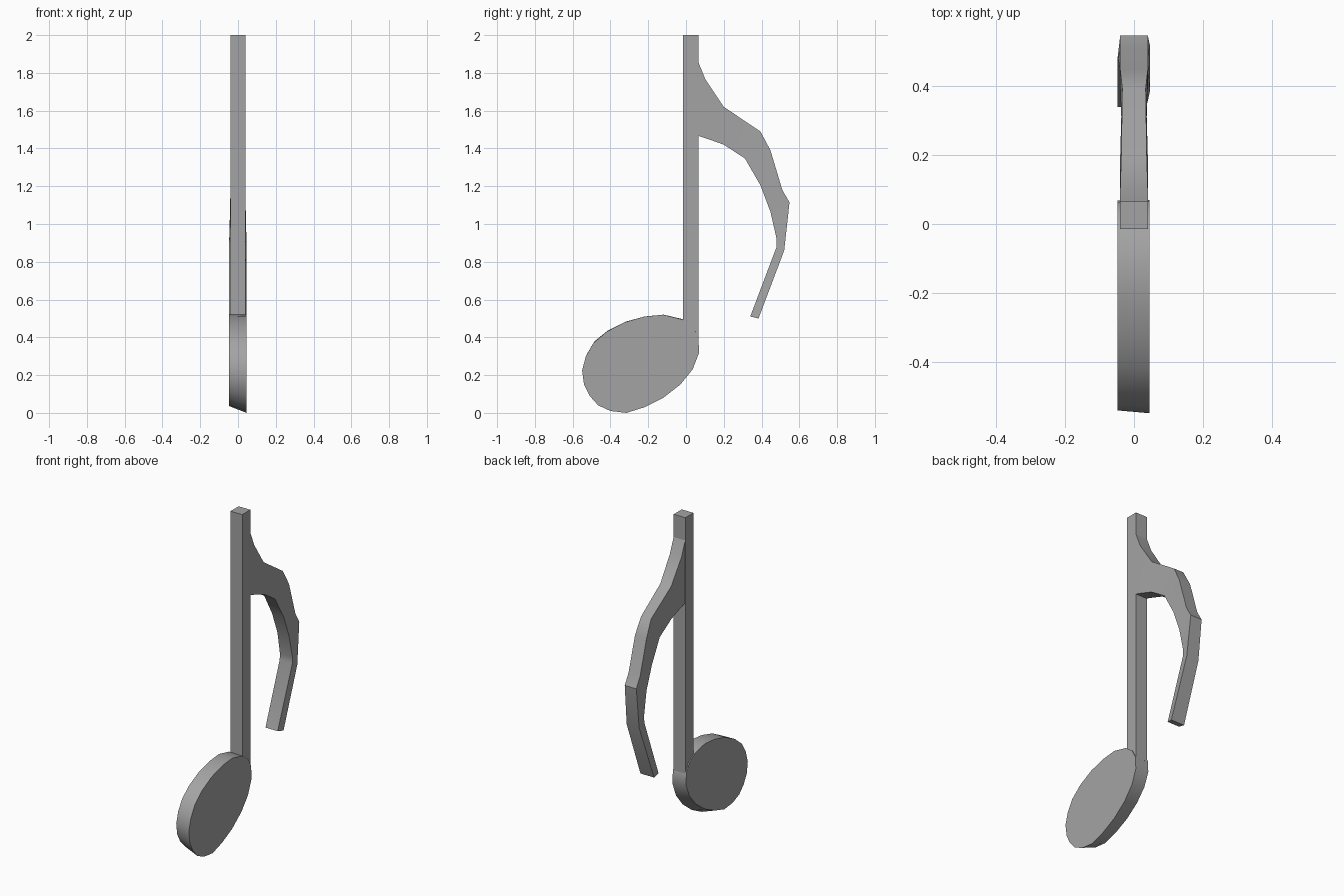
import bpy
import bmesh
from math import radians

cube = bpy.data.objects.get("Cube")
if cube:
    bpy.data.objects.remove(cube, do_unlink=True)

grey = bpy.data.materials.new("mid grey")
grey.use_nodes = True
colour = (0.37, 0.37, 0.37, 1)
grey.diffuse_color = colour
grey.node_tree.nodes["Principled BSDF"].inputs["Base Color"].default_value = colour


def loft(name, rings, closed_ends=True):
    """Skin a list of equal-length rings of points and cap both ends."""
    bm = bmesh.new()
    loops = [[bm.verts.new(p) for p in ring] for ring in rings]
    count = len(loops[0])
    for a, b in zip(loops, loops[1:]):
        for i in range(count):
            j = (i + 1) % count
            bm.faces.new((a[i], a[j], b[j], b[i]))
    bm.faces.new(loops[0])
    bm.faces.new(loops[-1])
    bmesh.ops.recalc_face_normals(bm, faces=bm.faces)
    mesh = bpy.data.meshes.new(name)
    bm.to_mesh(mesh)
    bm.free()
    mesh.materials.append(grey)
    obj = bpy.data.objects.new(name, mesh)
    bpy.context.collection.objects.link(obj)
    bpy.ops.object.select_all(action='DESELECT')
    obj.select_set(True)
    bpy.context.view_layer.objects.active = obj
    bpy.ops.object.shade_smooth_by_angle(angle=radians(30))
    return obj


# Note head: tilted oval disc, slightly smaller on its right face
oval = [(-.02, .495), (-.12, .52), (-.22, .51), (-.325, .48), (-.42, .43),
        (-.49, .37), (-.53, .30), (-.55, .225), (-.54, .15), (-.51, .09),
        (-.465, .04), (-.40, .01), (-.315, 0), (-.22, .03), (-.12, .08),
        (-.03, .15), (.035, .23), (.07, .32), (.065, .40), (.035, .455)]
head_top = .52
loft("note_head", [
    [(.045, y, z) for y, z in oval],
    [(-.048, y * .985, head_top + (z - head_top) * .93) for y, z in oval],
])

# Stem: square upright bar
loft("stem", [[(x, y, z) for x, y in
               ((-.041, -.015), (.04, -.015), (.04, .065), (-.041, .065))]
              for z in (.40, 2)])

# Flag: curved blade from pairs of (y, z, left x, right x), outer then inner edge
w = .04
sections = [
    ((.06, 1.87, w, -w), (.06, 1.468, w, -w)),
    ((.103, 1.765, w, -w), (.11, 1.452, w, -w)),
    ((.20, 1.62, .037, -.037), (.20, 1.42, w, -w)),
    ((.394, 1.49, .034, -.034), (.312, 1.347, .037, -.037)),
    ((.447, 1.39, w, -w), (.394, 1.205, w, -w)),
    ((.51, 1.18, w, -w), (.447, 1.065, w, -w)),
    ((.548, 1.115, w, -w), (.48, .92, w, -.046)),
    ((.52, .86, .046, -w), (.48, .88, w, -.048)),
    ((.384, .50, .046, -.048), (.34, .51, .036, -.048)),
]
loft("flag", [[(o[2], o[0], o[1]), (o[3], o[0], o[1]),
               (i[3], i[0], i[1]), (i[2], i[0], i[1])] for o, i in sections])
